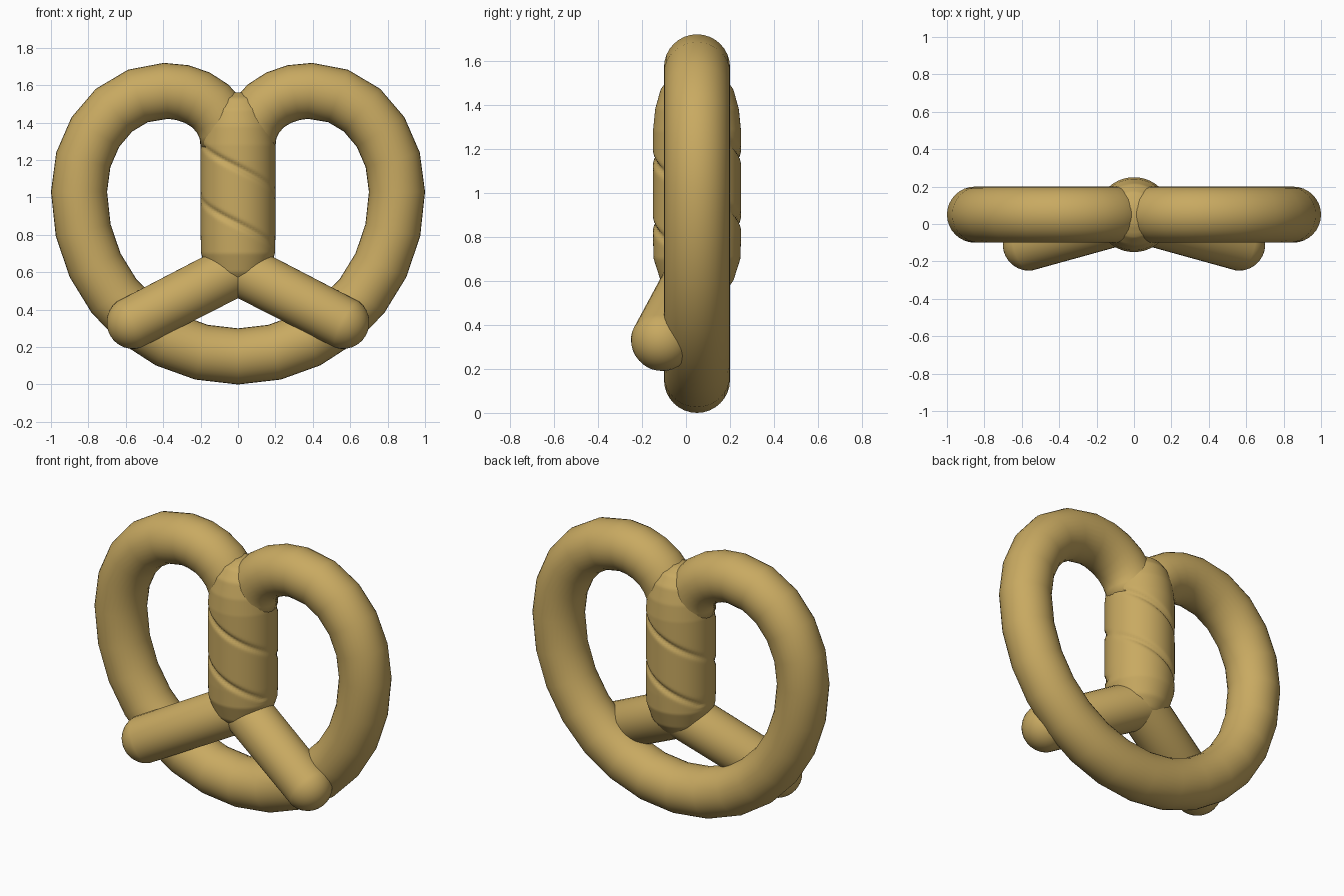
import bpy, bmesh, math
from mathutils import Vector

if "Cube" in bpy.data.objects:
    bpy.data.objects.remove(bpy.data.objects["Cube"])

R, YC = 0.15, 0.05
dough = bpy.data.materials.new("dough")
dough.diffuse_color = (0.58, 0.40, 0.12, 1)
dough.use_nodes = True
dough.node_tree.nodes["Principled BSDF"].inputs["Base Color"].default_value = dough.diffuse_color


def add_mesh(name, bm):
    bmesh.ops.recalc_face_normals(bm, faces=bm.faces[:])
    me = bpy.data.meshes.new(name)
    bm.to_mesh(me)
    bm.free()
    for p in me.polygons:
        p.use_smooth = True
    me.materials.append(dough)
    ob = bpy.data.objects.new(name, me)
    bpy.context.collection.objects.link(ob)
    return ob


def bezier(a, b, c, d, n):
    pts = []
    for i in range(n):
        t = i / n
        u = 1 - t
        pts.append(tuple(u**3*p + 3*u*u*t*q + 3*u*t*t*r + t**3*s
                         for p, q, r, s in zip(a, b, c, d)))
    return pts


# outer loop: half path from bottom centre to the twist, mirrored
half = bezier((0, .15), (.47, .15), (.85, .53), (.85, 1.03), 7)
half += bezier((.85, 1.03), (.85, 1.33), (.65, 1.57), (.385, 1.57), 5)
half += bezier((.385, 1.57), (.2, 1.57), (.05, 1.45), (.05, 1.28), 6)
half.append((.05, 1.28))
path = [(-x, z) for x, z in half[:0:-1]] + half

bm = bmesh.new()
SEG = 32
rings = []
for i, (x, z) in enumerate(path):
    a = Vector(path[max(i - 1, 0)])
    b = Vector(path[min(i + 1, len(path) - 1)])
    t = (b - a).normalized()
    n = Vector((t.y, -t.x))
    ring = []
    for k in range(SEG):
        w = 2 * math.pi * k / SEG
        o = R * math.cos(w)
        ring.append(bm.verts.new((x + n.x * o, YC + R * math.sin(w), z + n.y * o)))
    rings.append(ring)
for r0, r1 in zip(rings, rings[1:]):
    for k in range(SEG):
        j = (k + 1) % SEG
        bm.faces.new((r0[k], r0[j], r1[j], r1[k]))
bm.faces.new(rings[0])
bm.faces.new(rings[-1])
add_mesh("outer_loop", bm)

# central twist: rounded column with a two-start helical groove
profile = [(.50, .05), (.54, .12), (.60, .165), (.70, .197), (.80, .2), (1.28, .2),
           (1.38, .19), (1.47, .165), (1.53, .12), (1.56, .05)]


def radius(z):
    for (z0, r0), (z1, r1) in zip(profile, profile[1:]):
        if z <= z1:
            return r0 + (r1 - r0) * (z - z0) / (z1 - z0)
    return profile[-1][1]


bm = bmesh.new()
NZ, NA = 110, 72
rings = []
for i in range(NZ + 1):
    z = .50 + 1.06 * i / NZ
    ring = []
    for k in range(NA):
        w = 2 * math.pi * k / NA
        # vertical distance to the nearest groove line
        d = (z - 1.16 + .3 * (w - 1.5 * math.pi) / math.pi + .15) % .3 - .15
        depth = .018 * math.exp(-(d / .016) ** 2) * abs(math.sin(w))
        if not .74 < z < 1.3:
            depth = 0
        r = radius(z) - depth
        ring.append(bm.verts.new((r * math.cos(w), YC + r * math.sin(w), z)))
    rings.append(ring)
for r0, r1 in zip(rings, rings[1:]):
    for k in range(NA):
        j = (k + 1) % NA
        bm.faces.new((r0[k], r0[j], r1[j], r1[k]))
bm.faces.new(rings[0])
bm.faces.new(rings[-1])
add_mesh("twist", bm)

# two crossing ends lying over the loop
for side, label in ((-1, "left"), (1, "right")):
    a = Vector((0, YC, .62))
    b = Vector((side * .56, -.108, .332))
    bm = bmesh.new()
    bmesh.ops.create_uvsphere(bm, u_segments=32, v_segments=16, radius=.142)
    rot = (b - a).to_track_quat('Z', 'Y')
    for v in bm.verts:
        base = b if v.co.z > .001 else a
        v.co = base + rot @ v.co
    add_mesh(label + "_end", bm)
